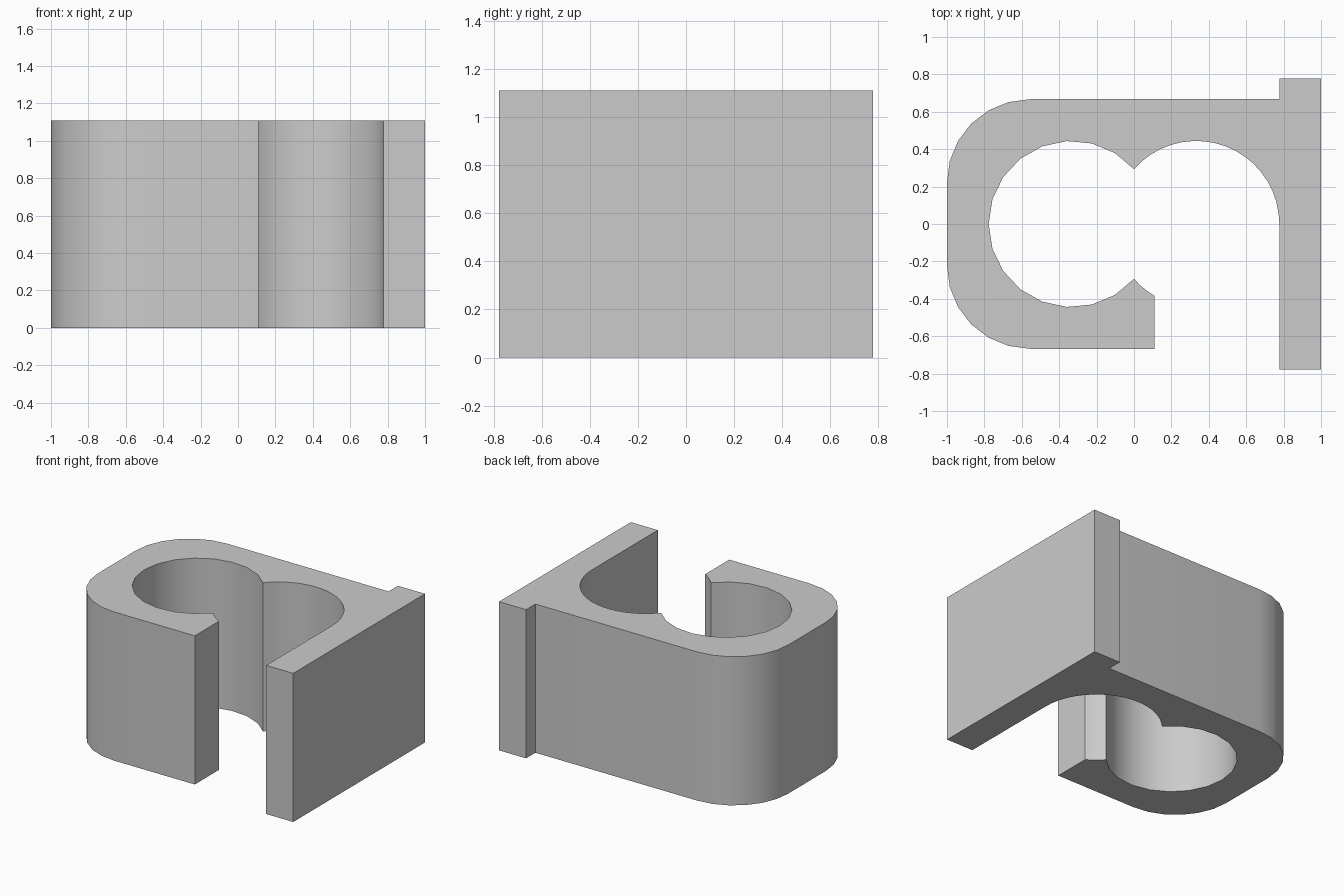
import bpy, bmesh
from math import radians, degrees, cos, sin, acos

cube = bpy.data.objects.get("Cube")
if cube:
    bpy.data.objects.remove(cube, do_unlink=True)

HEIGHT = 1.11
BORE = 0.444          # radius of both bores and of the outer corners
OFFSET = 0.333        # bore centres sit at +-OFFSET on x
WALL_Y = 0.667
LIP_X = 0.11
PLATE_IN, PLATE_Y = 0.777, 0.777


def arc(cx, cy, radius, start, end, steps):
    """Points along an arc, angles in degrees, both ends included."""
    angles = [radians(start + (end - start) * i / steps) for i in range(steps + 1)]
    return [(cx + radius * cos(a), cy + radius * sin(a)) for a in angles]


cusp = degrees(acos(OFFSET / BORE))
lip = degrees(acos((OFFSET - LIP_X) / BORE))
corner_x, corner_y = BORE - 1, WALL_Y - BORE

# Outer wall with two rounded corners, then the lip end
outline = [(PLATE_IN, WALL_Y)]
outline += arc(corner_x, corner_y, BORE, 90, 180, 6)
outline += arc(corner_x, -corner_y, BORE, 180, 270, 6)
outline += [(LIP_X, -WALL_Y)]
# Inner wall: lip curve, left bore, right bore
outline += arc(OFFSET, 0, BORE, 180 + lip, 180 + cusp, 3)
outline += arc(-OFFSET, 0, BORE, 360 - cusp, cusp, 16)[1:]
outline += arc(OFFSET, 0, BORE, 180 - cusp, 0, 18)[1:]
# Side plate
outline += [(PLATE_IN, -PLATE_Y), (1, -PLATE_Y), (1, PLATE_Y), (PLATE_IN, PLATE_Y)]

# Extrude the profile to full height
bm = bmesh.new()
base = bm.faces.new([bm.verts.new((x, y, 0)) for x, y in outline])
top = bmesh.ops.extrude_face_region(bm, geom=[base], use_keep_orig=True)
bmesh.ops.translate(bm, vec=(0, 0, HEIGHT),
                    verts=[g for g in top["geom"] if isinstance(g, bmesh.types.BMVert)])
bmesh.ops.recalc_face_normals(bm, faces=bm.faces)
mesh = bpy.data.meshes.new("clip_bracket")
bm.to_mesh(mesh)
bm.free()
bracket = bpy.data.objects.new("clip_bracket", mesh)
bpy.context.collection.objects.link(bracket)

# Plain grey material
grey = bpy.data.materials.new("light_grey")
grey.use_nodes = True
color = (0.6, 0.6, 0.6, 1)
grey.diffuse_color = color
grey.node_tree.nodes["Principled BSDF"].inputs["Base Color"].default_value = color
mesh.materials.append(grey)

# Smooth curved walls, sharp rims
bpy.ops.object.select_all(action='DESELECT')
bracket.select_set(True)
bpy.context.view_layer.objects.active = bracket
bpy.ops.object.shade_smooth_by_angle(angle=radians(30))
